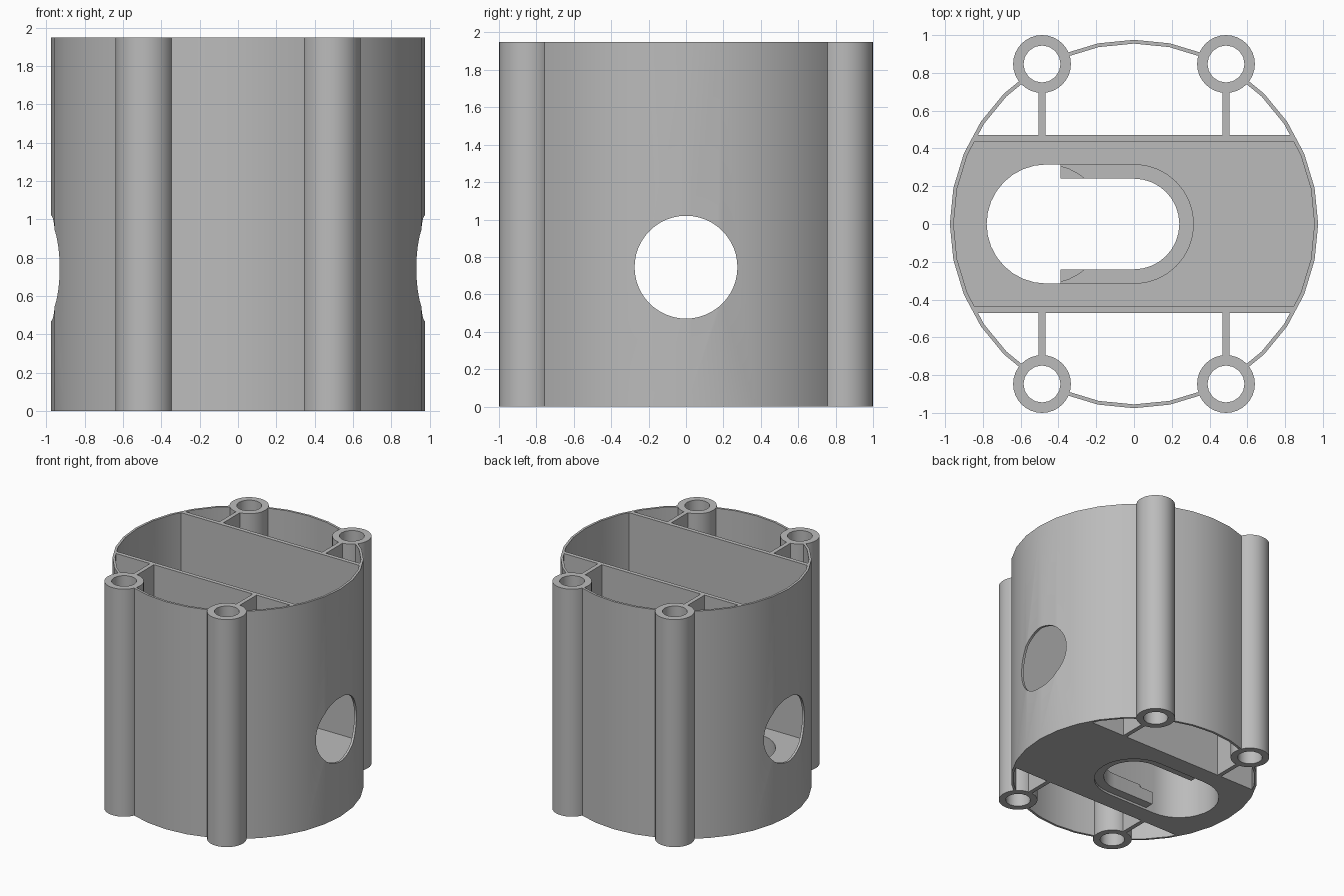
import bpy, bmesh
from math import pi, cos, sin

if "Cube" in bpy.data.objects:
    bpy.data.objects.remove(bpy.data.objects["Cube"], do_unlink=True)

HEIGHT, FLOOR = 1.95, 0.45
OUTER, INNER = 0.975, 0.955
WALL_IN, WALL_OUT = 0.435, 0.47
BOSS_X, BOSS_Y, BOSS_R = 0.487, 0.847, 0.153
SLOT, LIP, SLOT_X, LIP_X = 0.315, 0.24, -0.465, -0.39

grey = bpy.data.materials.new("plain grey")
grey.use_nodes = True
grey.diffuse_color = (0.5, 0.5, 0.5, 1)
grey.node_tree.nodes["Principled BSDF"].inputs["Base Color"].default_value = (0.5, 0.5, 0.5, 1)


def prism(name, points, z0, z1):
    """Extrude a flat outline from z0 to z1."""
    bm = bmesh.new()
    face = bm.faces.new([bm.verts.new((x, y, z0)) for x, y in points])
    top = bmesh.ops.extrude_face_region(bm, geom=[face])["geom"]
    verts = [v for v in top if isinstance(v, bmesh.types.BMVert)]
    bmesh.ops.translate(bm, verts=verts, vec=(0, 0, z1 - z0))
    bmesh.ops.recalc_face_normals(bm, faces=bm.faces)
    mesh = bpy.data.meshes.new(name)
    bm.to_mesh(mesh)
    bm.free()
    mesh.materials.append(grey)
    ob = bpy.data.objects.new(name, mesh)
    bpy.context.collection.objects.link(ob)
    return ob


def arc(cx, cy, r, start, end, n):
    return [(cx + r * cos(start + (end - start) * i / n),
             cy + r * sin(start + (end - start) * i / n)) for i in range(n + 1)]


def disc(name, x, y, r, z0, z1, n=32):
    return prism(name, arc(x, y, r, 0, 2 * pi, n)[:-1], z0, z1)


def box(name, x0, x1, y0, y1, z0, z1):
    return prism(name, [(x0, y0), (x1, y0), (x1, y1), (x0, y1)], z0, z1)


def select(ob):
    bpy.ops.object.select_all(action='DESELECT')
    ob.select_set(True)
    bpy.context.view_layer.objects.active = ob


def combine(ob, cutter, operation='DIFFERENCE'):
    """Apply a boolean and discard the helper."""
    mod = ob.modifiers.new("cut", 'BOOLEAN')
    mod.operation, mod.solver, mod.object = operation, 'EXACT', cutter
    select(ob)
    bpy.ops.object.modifier_apply(modifier=mod.name)
    bpy.data.objects.remove(cutter, do_unlink=True)


def core():
    return disc("core_cutter", 0, 0, INNER, -1, 3)


corners = [(sx, sy) for sx in (-1, 1) for sy in (-1, 1)]
parts = []

# Thin round shell with a cross hole and gaps for the screw posts
shell = disc("outer_shell", 0, 0, OUTER, 0, HEIGHT)
combine(shell, core())
hole = disc("side_hole_cutter", 0, 0, 0.275, -2, 2, 48)
hole.rotation_euler = (0, pi / 2, 0)
hole.location.z = 0.745
combine(shell, hole)
for sx, sy in corners:
    combine(shell, disc("post_gap", sx * BOSS_X, sy * BOSS_Y, BOSS_R - 0.01, -1, 3))
parts.append(shell)

# Hollow screw posts and the webs that tie them to the inner walls
for sx, sy in corners:
    label = ("back" if sy > 0 else "front") + ("_left" if sx > 0 else "_right")
    x, y = sx * BOSS_X, sy * BOSS_Y
    post = disc(label + "_screw_post", x, y, BOSS_R, 0, HEIGHT)
    combine(post, disc("bore", x, y, 0.098, -1, 3, 16))
    y0, y1 = sorted((sy * WALL_OUT, sy * (BOSS_Y - BOSS_R + 0.004)))
    parts += [post, box(label + "_web", x - 0.018, x + 0.018, y0, y1, 0, HEIGHT)]

# Two straight inner walls
for sy, label in ((1, "back"), (-1, "front")):
    y0, y1 = sorted((sy * WALL_IN, sy * WALL_OUT))
    wall = box(label + "_inner_wall", -1, 1, y0, y1, FLOOR, HEIGHT)
    combine(wall, core(), 'INTERSECT')
    parts.append(wall)

# Thick floor with a long slot
floor = box("floor", -1, 1, -WALL_OUT, WALL_OUT, 0, FLOOR)
combine(floor, core(), 'INTERSECT')
stadium = (arc(0, 0, SLOT, -pi / 2, pi / 2, 16)
           + arc(SLOT_X, 0, SLOT, pi / 2, 3 * pi / 2, 16))
combine(floor, prism("slot_cutter", stadium, -1, 1))
parts.append(floor)

# Narrow keyhole lip inside the slot, its upper layer trimmed by the round opening
u_shape = ([(LIP_X, -SLOT)] + arc(0, 0, SLOT, -pi / 2, pi / 2, 16) + [(LIP_X, SLOT), (LIP_X, LIP)]
           + arc(0, 0, LIP, pi / 2, -pi / 2, 16) + [(LIP_X, -LIP)])
lip = prism("keyhole_lip", u_shape, 0.02, 0.13)
lip_top = prism("keyhole_lip_top", u_shape, 0.13, 0.15)
combine(lip_top, disc("round_cutter", SLOT_X, 0, SLOT, -1, 1))
parts += [lip, lip_top]

for ob in parts:
    select(ob)
    bpy.ops.object.shade_smooth_by_angle(angle=pi / 6)
